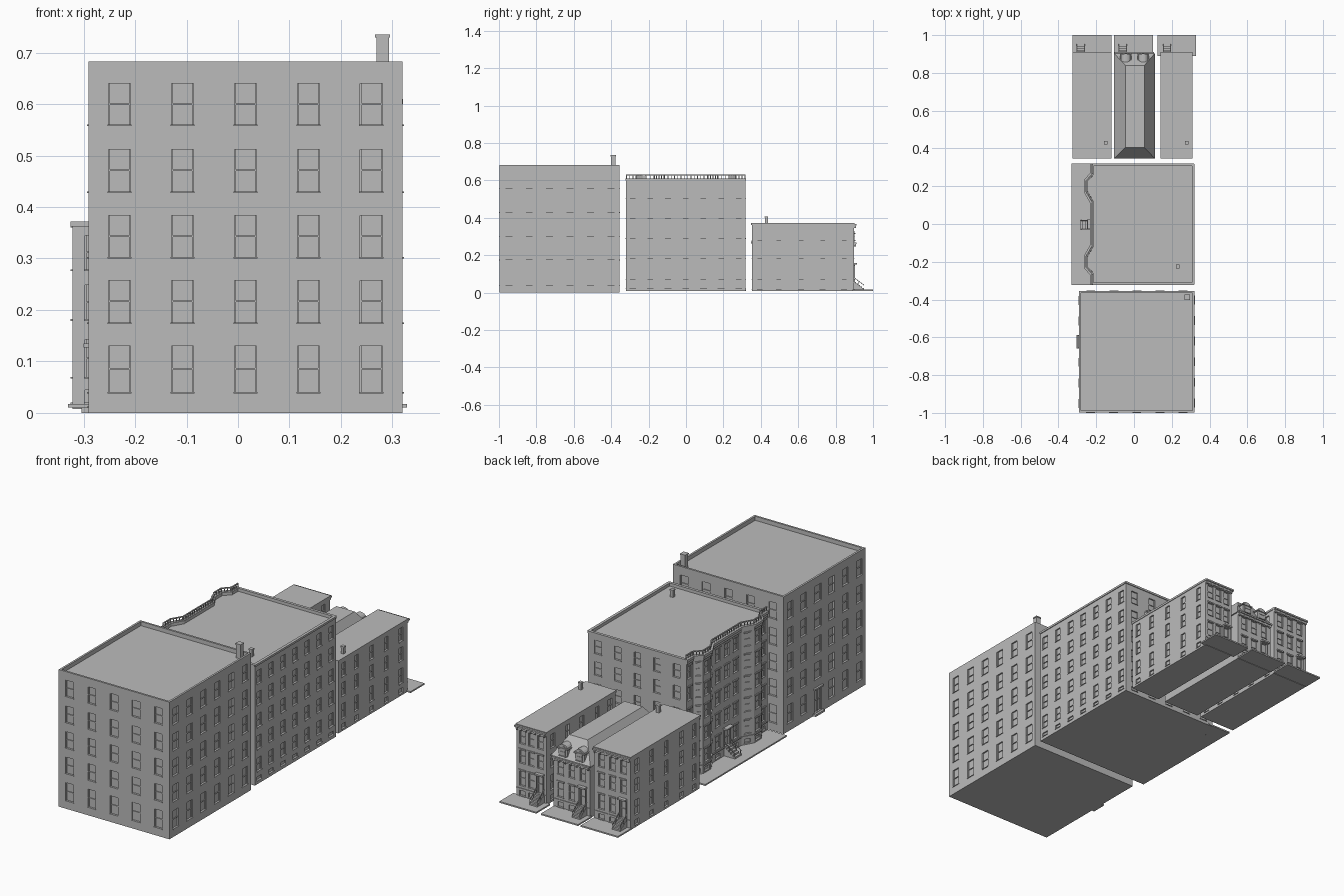
import bpy, bmesh, math
from mathutils import Vector

if "Cube" in bpy.data.objects:
    bpy.data.objects.remove(bpy.data.objects["Cube"])

grey = bpy.data.materials.new("stone_grey")
grey.diffuse_color = (0.5, 0.5, 0.5, 1)
grey.use_nodes = True
grey.node_tree.nodes["Principled BSDF"].inputs["Base Color"].default_value = grey.diffuse_color


def finish(name, bm, fix=False):
    if fix:
        bmesh.ops.recalc_face_normals(bm, faces=bm.faces)
    me = bpy.data.meshes.new(name)
    bm.to_mesh(me)
    bm.free()
    me.materials.append(grey)
    bpy.context.collection.objects.link(bpy.data.objects.new(name, me))


def face(bm, pts):
    return bm.faces.new([bm.verts.new(p) for p in pts])


def hull(bm, low, high):
    """Closed prism between two matching rings."""
    a, b = [bm.verts.new(p) for p in low], [bm.verts.new(p) for p in high]
    bm.faces.new(a[::-1])
    bm.faces.new(b)
    for i in range(len(a)):
        j = (i + 1) % len(a)
        bm.faces.new((a[i], a[j], b[j], b[i]))


def box(bm, x0, x1, y0, y1, z0, z1):
    ring = [(x0, y0), (x1, y0), (x1, y1), (x0, y1)]
    hull(bm, [(x, y, z0) for x, y in ring], [(x, y, z1) for x, y in ring])


class Edge:
    """Wall frame: u runs along the wall, o points outward."""
    def __init__(self, p, q):
        self.p, d = Vector(p), Vector(q) - Vector(p)
        self.len = d.length
        self.d = d.normalized()
        self.n = Vector((self.d.y, -self.d.x))

    def at(self, u, z, o=0.0):
        v = self.p + self.d * u + self.n * o
        return (v.x, v.y, z)

    def bar(self, bm, u0, u1, z0, z1, o0, o1):
        ring = [(u0, o1), (u1, o1), (u1, o0), (u0, o0)]
        hull(bm, [self.at(u, z0, o) for u, o in ring], [self.at(u, z1, o) for u, o in ring])


def wall(bm, trim, e, z0, z1, cols, hood):
    """Wall with recessed openings; cols holds (u, width, rows)."""
    def quad(u0, u1, a, b, o=0.0):
        face(bm, [e.at(u0, a, o), e.at(u1, a, o), e.at(u1, b, o), e.at(u0, b, o)])
    u = 0
    for c, w, rows in cols:
        l, r, z = c - w / 2, c + w / 2, z0
        quad(u, l, z0, z1)
        for a, b in rows:
            quad(l, r, z, a)
            D, m = -0.007, (a + b) / 2
            quad(l, r, a, b, D)
            # reveals
            ring = [(l, a), (r, a), (r, b), (l, b)]
            for (s, t), (s2, t2) in zip(ring, ring[1:] + ring[:1]):
                face(bm, [e.at(s, t), e.at(s2, t2), e.at(s2, t2, D), e.at(s, t, D)])
            # sash rails and sill
            if b - a > 0.03:
                e.bar(trim, l, r, m - 0.0015, m + 0.0015, D, D + 0.004)
                for s in (l, r - 0.003):
                    e.bar(trim, s, s + 0.003, a, b, D, D + 0.003)
            e.bar(trim, l - 0.002, r + 0.002, a - 0.003, a, D, 0.003)
            if hood and b - a > 0.03:
                e.bar(trim, l - 0.004, r + 0.004, b, b + 0.007, 0, 0.005)
            z = b
        quad(l, r, z, z1)
        u = r
    quad(u, e.len, z0, z1)


def building(name, pts, z0, z1, specs, hoods=(), parapet=0.02):
    """Walls on every edge of a counter-clockwise plan, plus a sunken roof."""
    bm, trim = bmesh.new(), bmesh.new()
    edges = [Edge(p, q) for p, q in zip(pts, pts[1:] + pts[:1])]
    for i, e in enumerate(edges):
        wall(bm, trim, e, z0, z1, specs[i], i in hoods)
    face(bm, [(x, y, z0) for x, y in pts][::-1])
    top = face(bm, [(x, y, z1) for x, y in pts])
    bm.normal_update()
    if parapet:
        for t, d in ((0.01, 0), (0.0005, -parapet)):
            bmesh.ops.inset_individual(bm, faces=[top], thickness=t, depth=d, use_even_offset=True)
    finish(name + "_walls", bm)
    finish(name + "_window_trim", trim, True)
    return edges


def spread(n, first, last, w, rows):
    return [(first + (last - first) * i / (n - 1), w, rows) for i in range(n)]


def rect(x0, x1, y0, y1):
    return [(x0, y0), (x1, y0), (x1, y1), (x0, y1)]


def chimney(name, x, y, r, z0, z1):
    bm = bmesh.new()
    box(bm, x - r, x + r, y - r, y + r, z0, z1)
    r2 = r * 1.2
    box(bm, x - r2, x + r2, y - r2, y + r2, z1 - 0.006, z1)
    finish(name, bm, True)


def stoop(name, e, u, w, z0, z1, run, steps=5):
    """Entrance steps with sloped handrails on posts."""
    bm = bmesh.new()
    for i in range(steps):
        e.bar(bm, u - w / 2, u + w / 2, z0, z1 - (z1 - z0) * i / steps, 0, run * (i + 1) / steps)
    for s in (u - w / 2, u + w / 2 - 0.003):
        for o, z in ((run - 0.002, z0), (run / 2, (z0 + z1) / 2), (0.003, z1)):
            e.bar(bm, s, s + 0.002, z, z + 0.025, o - 0.002, o)
        lo = [e.at(a, z1 + 0.022, 0) for a in (s, s + 0.003)] + [e.at(a, z0 + 0.022, run) for a in (s + 0.003, s)]
        hull(bm, lo, [(x, y, z + 0.004) for x, y, z in lo])
    finish(name, bm, True)


# --- tall front block -------------------------------------------------------
rowsA = [(.041, .13), (.176, .257), (.303, .384), (.43, .512), (.56, .64)]
fiveA = spread(5, .06, .549, .043, rowsA)
sideA = spread(6, .05, .595, .043, rowsA)
leftA = list(sideA)
leftA[2] = (sideA[2][0], .055, [(.012, .125)] + rowsA[1:])
eA = building("tall_block", rect(-.29, .32, -.997, -.355), 0, .683, [fiveA, sideA, fiveA, leftA])
bm = bmesh.new()
uA = leftA[2][0]
eA[3].bar(bm, uA - .036, uA + .036, 0, .01, 0, .014)
eA[3].bar(bm, uA - .034, uA + .034, .127, .135, 0, .01)
eA[3].bar(bm, uA - .002, uA + .002, .012, .125, -.007, -.003)
finish("tall_block_doorway", bm, True)
chimney("tall_block_chimney", .281, -.388, .012, .655, .735)

# --- middle block with two angled bays --------------------------------------
rowsB = [(.026, .044), (.072, .137), (.182, .247), (.291, .356), (.40, .465), (.507, .572)]
bay = [(-.224, .265), (-.256, .23), (-.256, .17), (-.224, .115)]
ptsB = rect(-.224, .317, -.32, .317)[:3] + [(-.224, .317)] + bay + [(x, -y) for x, y in bay[::-1]]
fiveB = spread(5, .055, .486, .038, rowsB)
ends = [(.026, .024, rowsB)]
slant1, flat, slant2 = [(.0237, .022, rowsB)], [(.03, .036, rowsB)], [(.0318, .03, rowsB)]
midB = spread(3, .045, .185, .036, rowsB)
midB[1] = (.115, .036, [(.062, .145)] + rowsB[2:])
specsB = [fiveB, spread(7, .035, .602, .036, rowsB), fiveB, ends, slant1, flat, slant2,
          midB, slant2, flat, slant1, ends]
eB = building("bay_block", ptsB, .008, .61, specsB, range(3, 12), .015)
bm, rail = bmesh.new(), bmesh.new()
for i, e in enumerate(eB):
    if i < 3:
        e.bar(bm, 0, e.len, .6, .61, 0, .004)
        continue
    # facade cornice, string course and roof balustrade
    e.bar(bm, 0, e.len, .585, .598, 0, .005)
    e.bar(bm, -.002, e.len + .002, .598, .611, 0, .009)
    e.bar(bm, 0, e.len, .056, .061, 0, .004)
    e.bar(rail, 0, e.len, .626, .631, -.006, 0)
    n = max(2, round(e.len / .018))
    for k in range(n + 1):
        u = (e.len - .004) * k / n
        e.bar(rail, u, u + .004, .61, .626, -.005, -.001)
finish("bay_block_cornice", bm, True)
finish("bay_block_balustrade", rail, True)
stoop("bay_block_stoop", eB[7], .12, .05, .017, .06, .06)
bm = bmesh.new()
eB[7].bar(bm, .088, .142, .15, .157, 0, .022)
for u in (.09, .136):
    eB[7].bar(bm, u, u + .004, .06, .15, 0, .006)
finish("bay_block_door_canopy", bm, True)
chimney("bay_block_chimney", .232, -.225, .008, .59, .632)
bm = bmesh.new()
box(bm, -.33, -.2, -.322, .32, .01, .017)
finish("side_pavement", bm, True)

# --- three row houses --------------------------------------------------------
rowsC = [(.02, .044), (.07, .143), (.182, .248), (.279, .345)]
y0, y1 = .352, .897
houses = [("left_house", -.322, -.122, -.325, -.12), ("mansard_house", -.1, .103, -.105, .1),
          ("right_house", .142, .306, .125, .328)]
for name, x0, x1, s0, s1 in houses:
    mansard = name.startswith("mansard")
    rows, top = (rowsC[:3], .262) if mansard else (rowsC, .362)
    w = x1 - x0
    back = spread(3, w * .2, w * .8, .03, rows)
    front = spread(3, w * .2, w * .8, .032, rows)
    front[2] = (w * .8, .03, [(.058, .147)] + rows[2:])
    side = [] if mansard else [(y - y0, .03, rows) for y in (.395, .495, .615, .73, .845)]
    e = building(name, rect(x0, x1, y0, y1), .008, top,
                 [back, side, front, [(y1 - y0 - u, b, r) for u, b, r in side[::-1]]], (2,), 0)
    f = e[2]
    # cornice with brackets, base course and door hood
    bm = bmesh.new()
    f.bar(bm, 0, w, top - .012, top, 0, .008)
    f.bar(bm, -.003, w + .003, top - .002, top + .006, 0, .014)
    for k in range(7):
        u = .004 + (w - .014) * k / 6
        f.bar(bm, u, u + .006, top - .016, top - .001, 0, .011)
    f.bar(bm, 0, w, .053, .057, 0, .003)
    f.bar(bm, w * .8 - .022, w * .8 + .022, .15, .158, 0, .018)
    for u in (w * .8 - .02, w * .8 + .016):
        f.bar(bm, u, u + .004, .058, .15, 0, .006)
    finish(name + "_cornice_and_hood", bm, True)
    stoop(name + "_stoop", f, w * .8, .044, .016, .057, .055)
    bm = bmesh.new()
    box(bm, s0, s1, .89, 1.0, .01, .017)
    finish(name + "_pavement", bm, True)
    bm = bmesh.new()
    if not mansard:
        box(bm, x0 - .003, x1 + .003, y0 - .004, y1 + .004, top, top + .01)
        finish(name + "_roof", bm, True)
        chimney(name + "_chimney", x1 - .027, .43, .008, top, .408)
        continue
    # steep hipped roof with a flat top
    a, b = rect(x0 - .005, x1 + .007, .347, .903), rect(-.046, .055, .405, .84)
    hull(bm, [(x, y, top) for x, y in a], [(x, y, top + .008) for x, y in a])
    hull(bm, [(x, y, top + .008) for x, y in a], [(x, y, .362) for x, y in b])
    finish(name + "_roof", bm, True)
    # arched dormers
    bm = bmesh.new()
    for cx in (-.044, .049):
        def arch(r, zb, zs, y):
            arc = [(cx + r * math.cos(t * math.pi / 8), y, zs + r * .75 * math.sin(t * math.pi / 8))
                   for t in range(9)]
            return [(cx - r, y, zb), (cx + r, y, zb)] + arc
        hull(bm, arch(.025, top, .318, .845), arch(.025, top, .318, .899))
        hull(bm, arch(.015, .281, .318, .897), arch(.015, .281, .318, .902))
        box(bm, cx - .03, cx + .03, .865, .906, .314, .32)
        box(bm, cx - .019, cx + .019, .895, .906, .276, .281)
        box(bm, cx - .015, cx + .015, .9, .904, .299, .302)
    finish(name + "_dormers", bm, True)
